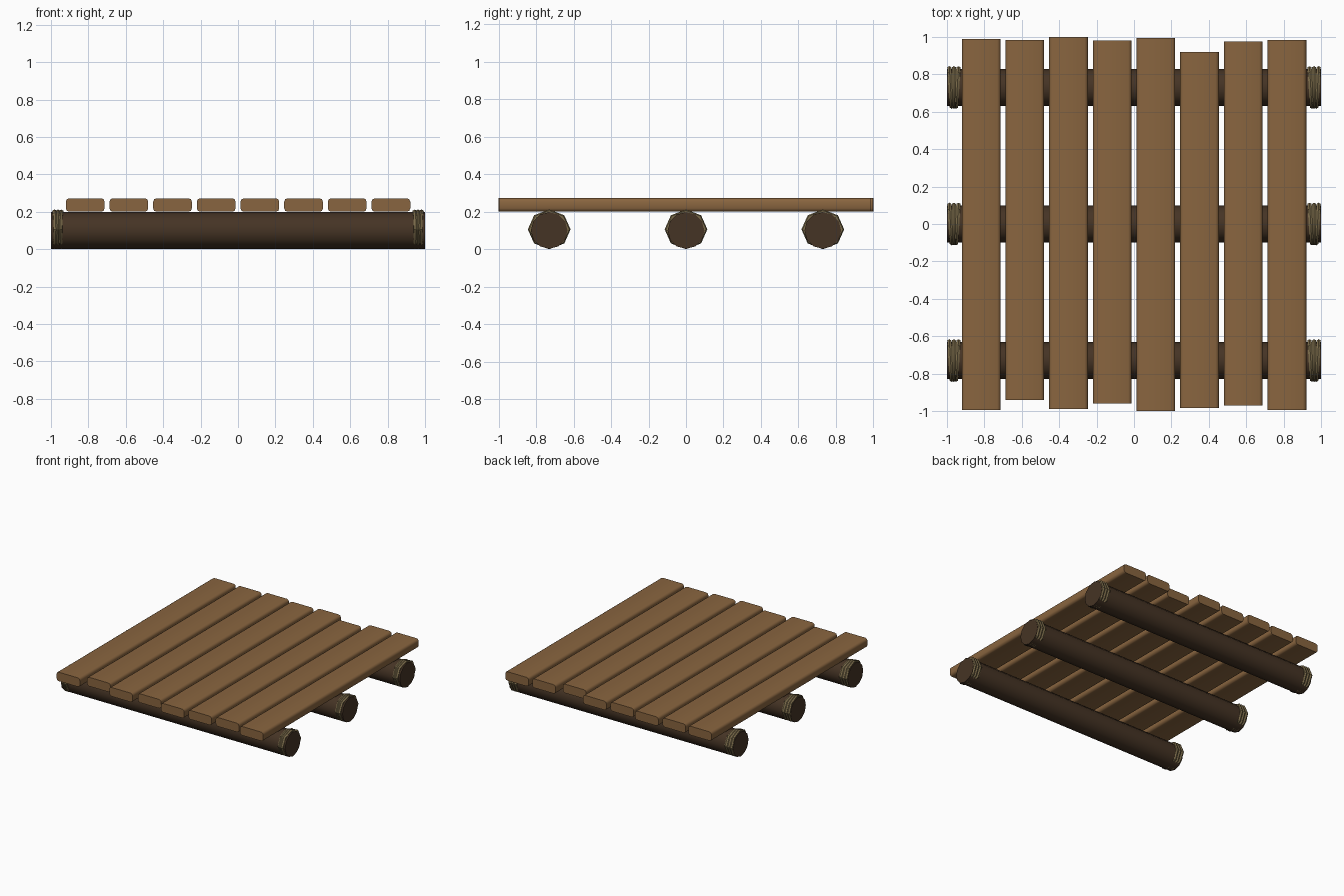
import bpy, bmesh, math
from mathutils import Matrix

if "Cube" in bpy.data.objects:
    bpy.data.objects.remove(bpy.data.objects["Cube"])


def material(name, rgb):
    m = bpy.data.materials.new(name)
    m.diffuse_color = (*rgb, 1)
    m.use_nodes = True
    m.node_tree.nodes["Principled BSDF"].inputs["Base Color"].default_value = m.diffuse_color
    return m


PLANK = material("plank_wood", (0.25, 0.13, 0.05))
LOG = material("dark_log_wood", (0.06, 0.034, 0.018))
ROPE = material("rope_fibre", (0.2, 0.15, 0.07))


def finish(name, bm, mat, angle):
    bmesh.ops.recalc_face_normals(bm, faces=bm.faces)
    me = bpy.data.meshes.new(name)
    bm.to_mesh(me)
    bm.free()
    me.materials.append(mat)
    ob = bpy.data.objects.new(name, me)
    bpy.context.collection.objects.link(ob)
    bpy.ops.object.select_all(action='DESELECT')
    ob.select_set(True)
    bpy.context.view_layer.objects.active = ob
    bpy.ops.object.shade_smooth_by_angle(angle=math.radians(angle))
    return ob


# Deck planks: rounded long edges, flat sawn ends of uneven length
def plank(name, x, y0, y1):
    bm = bmesh.new()
    bmesh.ops.create_cube(bm, size=1)
    bmesh.ops.scale(bm, vec=(0.207, y1 - y0, 0.072), verts=bm.verts)
    bmesh.ops.translate(bm, vec=(x, (y0 + y1) / 2, 0.236), verts=bm.verts)
    long_edges = [e for e in bm.edges
                  if abs(e.verts[0].co.y - e.verts[1].co.y) > 0.5]
    bmesh.ops.bevel(bm, geom=long_edges, offset=0.018, segments=2,
                    profile=0.5, affect='EDGES')
    finish(name, bm, PLANK, 50)


ends = [(-0.995, 0.99), (-0.94, 0.985), (-0.99, 1.0), (-0.96, 0.98),
        (-1.0, 0.995), (-0.985, 0.92), (-0.97, 0.975), (-0.995, 0.985)]
for i, (y0, y1) in enumerate(ends):
    plank(f"plank_{i + 1}", -0.817 + i * 0.2335, y0, y1)


# Supporting logs running across under the deck
def log(name, y):
    bm = bmesh.new()
    bmesh.ops.create_cone(bm, cap_ends=True, segments=12, radius1=0.098,
                          radius2=0.098, depth=2)
    bmesh.ops.rotate(bm, matrix=Matrix.Rotation(math.pi / 2, 3, 'Y'),
                     verts=bm.verts)
    bmesh.ops.translate(bm, vec=(0, y, 0.1), verts=bm.verts)
    finish(name, bm, LOG, 40)


# Rope lashing: three slightly tilted eight-sided loops near a log end
def lashing(name, x, y):
    bm = bmesh.new()
    n, m, minor = 8, 6, 0.013
    for k in range(3):
        major = 0.101
        tilt = 0.06 * (k - 1)
        rings = []
        for i in range(n):
            a = 2 * math.pi * i / n
            ring = []
            for j in range(m):
                b = 2 * math.pi * j / m
                r = major + minor * math.cos(b)
                px = x + (k - 1) * 0.018 + minor * math.sin(b) \
                    + tilt * r * math.cos(a)
                ring.append(bm.verts.new((px, y + r * math.cos(a),
                                          0.106 + 0.93 * r * math.sin(a))))
            rings.append(ring)
        for i in range(n):
            p, q = rings[i], rings[(i + 1) % n]
            for j in range(m):
                jj = (j + 1) % m
                bm.faces.new((p[j], q[j], q[jj], p[jj]))
    finish(name, bm, ROPE, 40)


for label, y in (("front", -0.73), ("middle", 0.0), ("back", 0.73)):
    log(f"{label}_log", y)
    for side, x in (("left", -0.963), ("right", 0.963)):
        lashing(f"{label}_{side}_rope", x, y)
